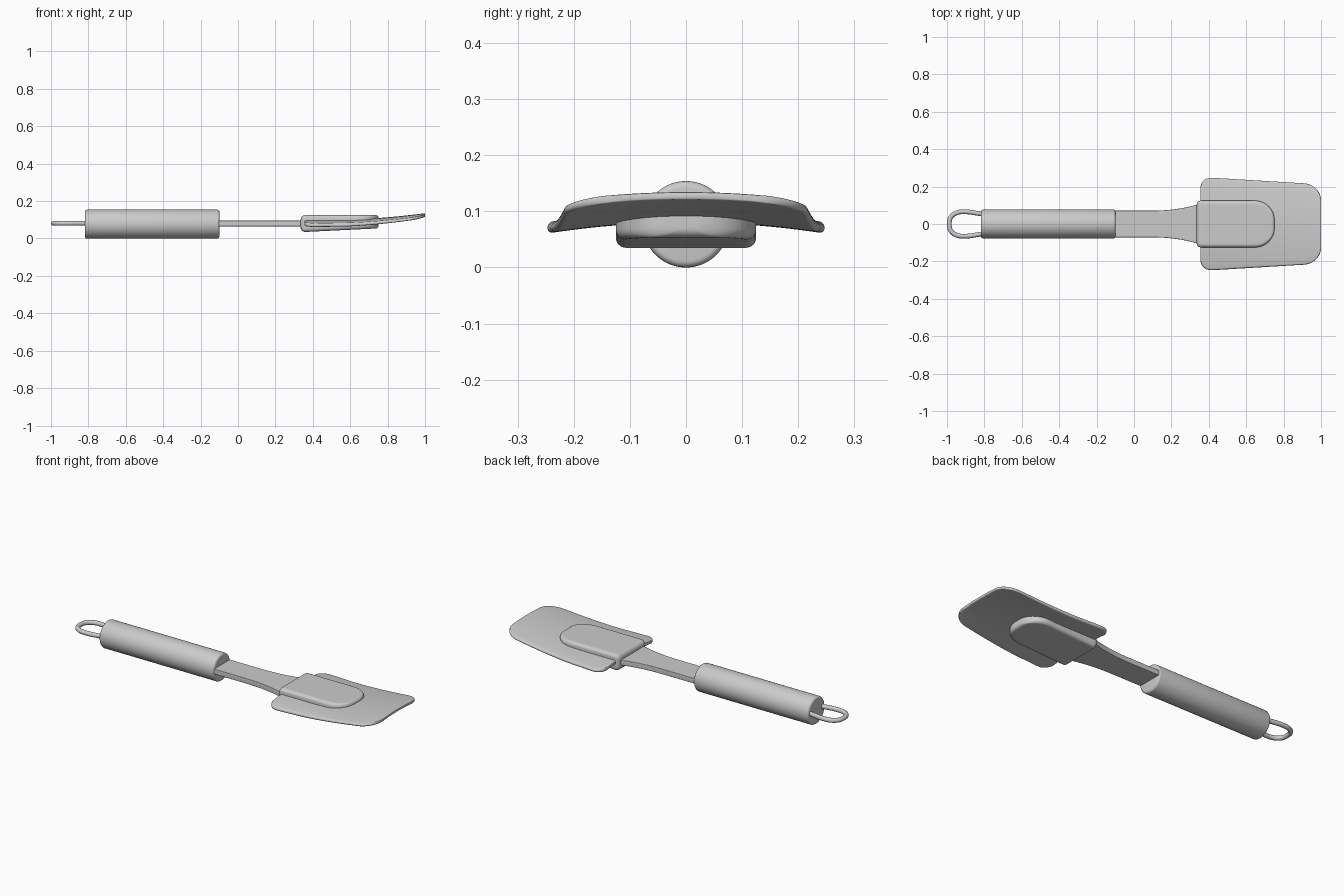
import bpy, bmesh, math
from mathutils import Matrix

cube = bpy.data.objects.get("Cube")
if cube:
    bpy.data.objects.remove(cube)

grey = bpy.data.materials.new("plain grey")
grey.use_nodes = True
tone = (0.6, 0.6, 0.6, 1)
grey.diffuse_color = tone
grey.node_tree.nodes["Principled BSDF"].inputs["Base Color"].default_value = tone


def finish(obj, angle=40):
    obj.data.materials.append(grey)
    bpy.ops.object.select_all(action="DESELECT")
    obj.select_set(True)
    bpy.context.view_layer.objects.active = obj
    bpy.ops.object.shade_smooth_by_angle(angle=math.radians(angle))


def add_mesh(name, bm):
    bmesh.ops.recalc_face_normals(bm, faces=bm.faces)
    mesh = bpy.data.meshes.new(name)
    bm.to_mesh(mesh)
    bm.free()
    obj = bpy.data.objects.new(name, mesh)
    bpy.context.collection.objects.link(obj)
    return obj


def inset(x, a, b, ra, rb):
    """How far a rounded end pulls the side in at x."""
    for d, r in ((x - a, ra), (b - x, rb)):
        if d < r:
            return r - math.sqrt(max(0, r * r - (r - d) ** 2))
    return 0


def mix(x, a, b, va, vb):
    t = min(1, max(0, (x - a) / (b - a)))
    return va + (vb - va) * t


def ring(hw, hz, r, across=12, arc=6):
    """Rounded rectangle section, subdivided along the flat sides."""
    r = min(r, hw * 0.98, hz * 0.98)
    pts = []
    for sy, sz, start in ((1, 1, 0), (-1, 1, 1), (-1, -1, 2), (1, -1, 3)):
        for i in range(arc + 1):
            a = (start + i / arc) * math.pi / 2
            pts.append((sy * (hw - r) + r * math.cos(a), sz * (hz - r) + r * math.sin(a)))
        if start in (0, 2):
            for i in range(1, across):
                pts.append((sy * (hw - r) * (1 - 2 * i / across), sz * hz))
    return pts


def loft(name, a, b, steps, section, bend=None):
    """Skin sections (half width, half height, centre height, corner) from a to b."""
    bm = bmesh.new()
    rings = []
    for i in range(steps + 1):
        x = (a + b) / 2 - (b - a) / 2 * math.cos(math.pi * i / steps)
        hw, hz, zc, r = section(x)
        rings.append([bm.verts.new((x, y, zc + z + (bend(x, y) if bend else 0)))
                      for y, z in ring(hw, hz, r)])
    for p, q in zip(rings, rings[1:]):
        for k in range(len(p)):
            n = (k + 1) % len(p)
            bm.faces.new((p[k], p[n], q[n], q[k]))
    bm.faces.new(rings[0])
    bm.faces.new(rings[-1])
    finish(add_mesh(name, bm))


# Blade: thin flexible sheet, drooping at the sides and rising to the tip
def blade_section(x):
    a, b = 0.355, 1.0
    hw = mix(x, 0.42, 0.95, 0.247, 0.215) - inset(x, a, b, 0.055, 0.09)
    hz = mix(x, 0.6, 1, 0.010, 0.007) - 0.5 * inset(x, a, b, 0.006, 0.005)
    return hw, hz, 0.09, hz


def blade_bend(x, y):
    return 0.038 * max(0, (x - 0.55) / 0.45) ** 1.6 - 0.019 * (y / 0.245) ** 2


loft("blade", 0.355, 1.0, 48, blade_section, blade_bend)


# Core: thick pad around the end of the neck, tapering underneath
def core_section(x):
    a, b = 0.335, 0.752
    top, low = 0.125, mix(x, 0.36, 0.75, 0.035, 0.054)
    hz = (top - low) / 2 - inset(x, a, b, 0.024, 0.016)
    hw = 0.125 - inset(x, a, b, 0.022, 0.105)
    return hw, hz, (top + low) / 2, 0.018


loft("blade_core", 0.335, 0.752, 40, core_section)


# Neck: flat bar flaring into the core
def neck_section(x):
    flare = max(0, (x - 0.08) / 0.28)
    return 0.071 + 0.04 * flare ** 2.3, 0.015, 0.08, 0.003


loft("neck", -0.14, 0.37, 28, neck_section)

# Handle: round bar with softened ends
bm = bmesh.new()
bmesh.ops.create_cone(bm, cap_ends=True, segments=64, radius1=0.077, radius2=0.077,
                      depth=0.72, matrix=Matrix.Translation((-0.459, 0, 0.077))
                      @ Matrix.Rotation(math.pi / 2, 4, "Y"))
rims = [e for e in bm.edges if abs(e.verts[0].co.x - e.verts[1].co.x) < 0.001]
bmesh.ops.bevel(bm, geom=rims, offset=0.012, segments=4, profile=0.5, affect="EDGES")
finish(add_mesh("handle", bm))

# Hanging loop: bent wire
curve = bpy.data.curves.new("hanging_loop", "CURVE")
curve.dimensions = "3D"
curve.bevel_depth = 0.0125
curve.bevel_resolution = 4
curve.resolution_u = 10
curve.use_fill_caps = True
half = [(-0.79, 0.05), (-0.83, 0.056), (-0.90, 0.065), (-0.95, 0.059), (-0.98, 0.035)]
path = half + [(-0.9875, 0)] + [(x, -y) for x, y in reversed(half)]
spline = curve.splines.new("BEZIER")
spline.bezier_points.add(len(path) - 1)
for point, (x, y) in zip(spline.bezier_points, path):
    point.co = (x, y, 0.081)
    point.handle_left_type = point.handle_right_type = "AUTO"
loop = bpy.data.objects.new("hanging_loop", curve)
bpy.context.collection.objects.link(loop)
bpy.ops.object.select_all(action="DESELECT")
loop.select_set(True)
bpy.context.view_layer.objects.active = loop
bpy.ops.object.convert(target="MESH")
finish(bpy.context.view_layer.objects.active)
